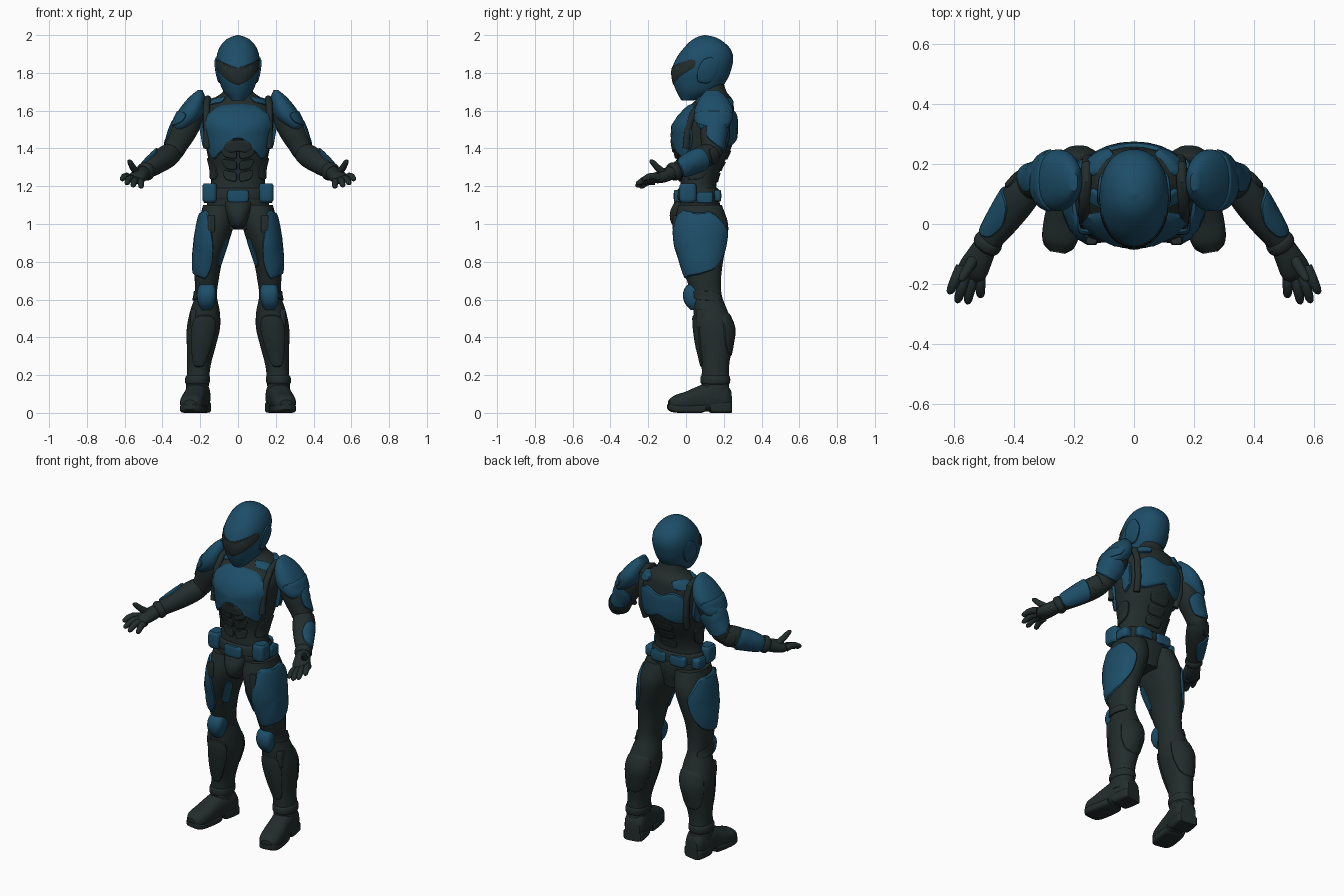
import bpy, math
from math import cos, sin, radians
from mathutils import Vector, Matrix

default_cube = bpy.data.objects.get("Cube")
if default_cube:
    bpy.data.objects.remove(default_cube, do_unlink=True)


def material(name, color):
    mat = bpy.data.materials.new(name)
    mat.use_nodes = True
    mat.diffuse_color = color
    shader = mat.node_tree.nodes["Principled BSDF"]
    shader.inputs["Base Color"].default_value = color
    shader.inputs["Roughness"].default_value = 0.7
    return mat


BLUE = material("armour blue", (0.012, 0.075, 0.138, 1))
DARK = material("charcoal suit", (0.016, 0.026, 0.025, 1))
IDENTITY = Matrix.Identity(4)
SIDES = 32
parts = []


def make(name, verts, faces, mat, pair=False):
    """Create one central object, or a left and right couple."""
    sides = (("left_", 1), ("right_", -1)) if pair else (("", 1),)
    for prefix, sign in sides:
        mesh = bpy.data.meshes.new(prefix + name)
        polys = faces if sign > 0 else [tuple(reversed(f)) for f in faces]
        mesh.from_pydata([(v[0] * sign, v[1], v[2]) for v in verts], [], polys)
        mesh.materials.append(mat)
        obj = bpy.data.objects.new(prefix + name, mesh)
        bpy.context.collection.objects.link(obj)
        parts.append(obj)


def section(rows, s):
    """Smoothly interpolate the cross-section (cx, cy, rx, ry) at height s."""
    s = min(max(s, rows[0][0]), rows[-1][0])
    i = max(k for k in range(len(rows) - 1) if rows[k][0] <= s)
    low, high = rows[i], rows[i + 1]
    before, after = rows[max(i - 1, 0)], rows[min(i + 2, len(rows) - 1)]
    span = high[0] - low[0]
    t = (s - low[0]) / span
    result = []
    for k in range(1, 5):
        m0 = (high[k] - before[k]) / (high[0] - before[0]) * span
        m1 = (after[k] - low[k]) / (after[0] - low[0]) * span
        d = high[k] - low[k]
        result.append(low[k] + t * (m0 + t * (3 * d - 2 * m0 - m1 + t * (m0 + m1 - 2 * d))))
    return result


def surface(rows, s, angle, lift=0.0, power=2.2):
    cx, cy, rx, ry = section(rows, s)
    c, n = cos(angle), sin(angle)
    f = (abs(c) ** power + abs(n) ** power) ** (-1 / power)
    return Vector((cx + (rx * f + lift) * c, cy + (ry * f + lift) * n, s))


def skin(count):
    """Faces joining rings of SIDES points, with both ends capped."""
    faces = [tuple(reversed(range(SIDES)))]
    for r in range(count - 1):
        for k in range(SIDES):
            a, b = r * SIDES + k, r * SIDES + (k + 1) % SIDES
            faces.append((a, b, b + SIDES, a + SIDES))
    return faces + [tuple(range((count - 1) * SIDES, count * SIDES))]


def loft(name, rows, mat, pair=False, frame=IDENTITY, power=2.2):
    heights = [a[0] + (b[0] - a[0]) * k / 4 for a, b in zip(rows, rows[1:]) for k in range(4)]
    heights.append(rows[-1][0])
    verts = [frame @ surface(rows, s, math.tau * k / SIDES, 0, power)
             for s in heights for k in range(SIDES)]
    make(name, verts, skin(len(heights)), mat, pair)


def plate(name, rows, outline, mat, pair=False, frame=IDENTITY, lift=0.012):
    """Raised armour panel following a loft; outline is (angle, height) points."""
    pts = [Vector((radians(a), s)) for a, s in outline]
    if sum(p.x * q.y - q.x * p.y for p, q in zip(pts, pts[1:] + pts[:1])) < 0:
        pts.reverse()
    centre = sum(pts, Vector((0, 0))) / len(pts)
    for _ in range(2):
        pts = [p.lerp(q, t) for p, q in zip(pts, pts[1:] + pts[:1]) for t in (0.2, 0.8)]
    edge = [p.lerp(q, t / 3) for p, q in zip(pts, pts[1:] + pts[:1]) for t in range(3)]
    n = len(edge)
    levels = [(0.3, 1), (0.6, 1), (0.85, 1), (0.95, 0.8), (1, -0.4)]
    verts = [frame @ surface(rows, centre.y, centre.x, lift)]
    for r, up in levels:
        verts += [frame @ surface(rows, q.y, q.x, lift * up)
                  for q in (centre.lerp(p, r) for p in edge)]
    faces = [(0, 1 + k, 1 + (k + 1) % n) for k in range(n)]
    for r in range(len(levels) - 1):
        for k in range(n):
            a, b = 1 + r * n + k, 1 + r * n + (k + 1) % n
            faces.append((a, a + n, b + n, b))
    make(name, verts, faces, mat, pair)


def mirrored(half, axis):
    """Close a half outline by reflecting it about an angle."""
    return half + [(2 * axis - a, s) for a, s in reversed(half) if a != axis]


def aim(start, end):
    """Frame at start with z toward end and y as upward as possible."""
    start = Vector(start)
    z = (Vector(end) - start).normalized()
    y = (Vector((0, 0, 1)) - z * z.z).normalized()
    return Matrix.Translation(start) @ Matrix((y.cross(z), y, z)).transposed().to_4x4()


def tube(name, path, radii, mat):
    pts = [Vector(p) for p in path]
    verts = []
    for i, (p, r) in enumerate(zip(pts, radii)):
        z = (pts[min(i + 1, len(pts) - 1)] - pts[max(i - 1, 0)]).normalized()
        y = z.cross(Vector((1, 0, 0))).normalized()
        x = y.cross(z)
        verts += [p + r * (x * cos(a) + y * sin(a))
                  for a in (math.tau * k / SIDES for k in range(SIDES))]
    make(name, verts, skin(len(pts)), mat, True)


def box(name, centre, size, mat, pair=False):
    """Softly rounded box."""
    x, y, z = centre
    w, d, h = (v / 2 for v in size)
    rows = [(z - h, x, y, w * 0.8, d * 0.8), (z - h * 0.75, x, y, w, d),
            (z + h * 0.75, x, y, w, d), (z + h, x, y, w * 0.8, d * 0.8)]
    loft(name, rows, mat, pair, power=4)


# Torso and pelvis
torso = [(0.97, 0, 0.07, 0.09, 0.09), (1.1, 0, 0.07, 0.165, 0.11), (1.2, 0, 0.065, 0.145, 0.095),
         (1.28, 0, 0.075, 0.142, 0.105), (1.36, 0, 0.085, 0.16, 0.135), (1.45, 0, 0.095, 0.177, 0.16),
         (1.53, 0, 0.1, 0.188, 0.16), (1.6, 0, 0.125, 0.182, 0.13), (1.66, 0, 0.15, 0.135, 0.095),
         (1.7, 0, 0.145, 0.08, 0.07), (1.78, 0, 0.12, 0.07, 0.07)]
loft("torso", torso, DARK)
chest = [(-90, 1.64), (-52, 1.63), (-30, 1.57), (-20, 1.47), (-22, 1.41), (-35, 1.33), (-60, 1.38), (-72, 1.44), (-90, 1.455)]
plate("chest_plate", torso, mirrored(chest, -90), BLUE, lift=0.015)
upper_back = [(90, 1.57), (62, 1.61), (40, 1.57), (34, 1.47), (45, 1.4), (70, 1.42), (90, 1.455)]
plate("back_plate", torso, mirrored(upper_back, 90), BLUE, lift=0.015)
plate("shoulder_blade_plate", torso, [(8, 1.56), (28, 1.57), (28, 1.43), (10, 1.38)], BLUE, True, lift=0.02)
plate("collar_pad", torso, [(10, 1.62), (62, 1.62), (62, 1.67), (5, 1.67)], BLUE, True, lift=0.018)
plate("front_collar_pad", torso, [(-60, 1.645), (-20, 1.625), (-15, 1.66), (-60, 1.68)], BLUE, True)
for i in range(3):
    z = 1.22 + 0.06 * i
    plate(f"abdomen_pad_{i}", torso, [(-88, z), (-62, z + 0.015), (-56, z + 0.07), (-88, z + 0.055)], DARK, True)
    plate(f"spine_pad_{i}", torso, mirrored([(90, z), (70, z), (66, z + 0.05), (90, z + 0.05)], 90), DARK, lift=0.008)
plate("flank_pad", torso, [(-45, 1.23), (20, 1.24), (25, 1.36), (-35, 1.33)], DARK, True, lift=0.009)
plate("sternum_pad", torso, mirrored([(-90, 1.455), (-72, 1.44), (-64, 1.395), (-76, 1.375), (-90, 1.385)], -90), DARK, lift=0.018)
strap = [(0.165, 0.0, 1.4), (0.165, 0.01, 1.5), (0.168, 0.035, 1.58), (0.165, 0.08, 1.64), (0.16, 0.14, 1.662),
         (0.158, 0.195, 1.64), (0.155, 0.215, 1.57), (0.15, 0.215, 1.46), (0.14, 0.19, 1.38)]
tube("shoulder_strap", strap, [0.018] * len(strap), DARK)

# Belt and pouches
loft("belt", [(1.13, 0, 0.065, 0.165, 0.112), (1.14, 0, 0.065, 0.168, 0.115),
              (1.18, 0, 0.065, 0.158, 0.11), (1.19, 0, 0.065, 0.15, 0.1)], DARK)
box("buckle", (0, -0.047, 1.148), (0.11, 0.035, 0.065), BLUE)
box("front_pouch", (0.15, 0.01, 1.165), (0.075, 0.09, 0.1), BLUE, True)
box("hip_pouch", (0.158, 0.1, 1.14), (0.05, 0.085, 0.06), BLUE, True)
box("rear_pouch", (0.065, 0.166, 1.15), (0.1, 0.04, 0.06), BLUE, True)
loft("groin_guard", [(0.97, 0, 0.01, 0.025, 0.04), (1.0, 0, 0.0, 0.045, 0.075),
                     (1.06, 0, -0.005, 0.065, 0.08), (1.12, 0, 0.01, 0.08, 0.07)], DARK)

# Helmet
helmet = [(1.655, 0, 0.01, 0.035, 0.035), (1.7, 0, 0.055, 0.076, 0.105), (1.76, 0, 0.072, 0.1, 0.143),
          (1.82, 0, 0.083, 0.114, 0.157), (1.88, 0, 0.1, 0.114, 0.15), (1.93, 0, 0.11, 0.1, 0.123),
          (1.97, 0, 0.108, 0.07, 0.082), (1.99, 0, 0.105, 0.038, 0.045), (2.0, 0, 0.1, 0.004, 0.004)]
loft("helmet", helmet, BLUE)
visor = [(-90, 1.825), (-62, 1.845), (-18, 1.878), (-12, 1.83), (-40, 1.785), (-60, 1.755), (-90, 1.73)]
plate("visor", helmet, mirrored(visor, -90), DARK, lift=0.003)
plate("ear_guard", helmet, [(-8, 1.75), (25, 1.74), (35, 1.82), (15, 1.89), (-6, 1.87)], BLUE, True, lift=0.008)

# Pauldrons
pauldron = [(1.495, 0.31, 0.145, 0.026, 0.06), (1.52, 0.295, 0.145, 0.052, 0.085), (1.56, 0.268, 0.145, 0.068, 0.1),
            (1.61, 0.245, 0.147, 0.064, 0.1), (1.67, 0.217, 0.145, 0.043, 0.07), (1.71, 0.2, 0.14, 0.012, 0.03)]
loft("pauldron", pauldron, BLUE, True)
plate("pauldron_rim", pauldron, [(-80, 1.535), (0, 1.51), (80, 1.535), (80, 1.59), (0, 1.6), (-80, 1.59)], BLUE, True, lift=0.006)

# Arms
shoulder, elbow, wrist, knuckle = (0.235, 0.15, 1.6), (0.345, 0.14, 1.38), (0.5, -0.08, 1.27), (0.55, -0.175, 1.235)
upper, fore = aim(shoulder, elbow), aim(elbow, wrist)


def round_rows(*pairs):
    return [(s, 0, 0, r, r) for s, r in pairs]


upper_arm = round_rows((-0.02, 0.05), (0.05, 0.07), (0.13, 0.07), (0.2, 0.06), (0.25, 0.053), (0.29, 0.03))
forearm = round_rows((-0.04, 0.03), (0, 0.052), (0.07, 0.06), (0.16, 0.054), (0.25, 0.042), (0.3, 0.036))
loft("upper_arm", upper_arm, DARK, True, upper)
loft("forearm", forearm, DARK, True, fore)
plate("upper_arm_plate", upper_arm, [(-60, 0.1), (30, 0.08), (116, 0.1), (120, 0.19), (60, 0.24), (0, 0.245), (-60, 0.21)],
      BLUE, True, upper, 0.008)
plate("elbow_pad", forearm, [(-60, 0.0), (40, 0.0), (35, 0.06), (-55, 0.06)], DARK, True, fore, 0.008)
plate("forearm_plate", forearm, [(-95, 0.1), (-20, 0.07), (70, 0.08), (105, 0.17), (80, 0.25), (-85, 0.25)],
      BLUE, True, fore, 0.009)
loft("glove_cuff", round_rows((0.25, 0.043), (0.26, 0.048), (0.28, 0.048), (0.29, 0.04)), DARK, True, fore)

# Hands
loft("palm", [(-0.03, 0, 0, 0.036, 0.034), (0.04, 0, 0, 0.046, 0.036), (0.09, 0, 0, 0.05, 0.028),
              (0.115, 0, 0, 0.038, 0.016)], DARK, True, aim(wrist, knuckle))
fingers = {"index": ((0.577, -0.145, 1.245), (0.619, -0.234, 1.238)), "middle": ((0.56, -0.165, 1.237), (0.592, -0.264, 1.215)),
           "ring": ((0.54, -0.172, 1.23), (0.557, -0.268, 1.202)), "little": ((0.517, -0.165, 1.225), (0.512, -0.247, 1.195)),
           "thumb": ((0.525, -0.1, 1.262), (0.58, -0.19, 1.338))}
for finger, (base, tip) in fingers.items():
    base, tip = Vector(base), Vector(tip)
    path = [base.lerp(tip, t) for t in (0, 0.3, 0.6, 0.85, 0.95, 1)]
    bend = 0.01 if finger != "thumb" else -0.006
    path[1].z += bend
    path[2].z += bend
    tube(finger + "_finger", path, (0.02, 0.019, 0.017, 0.014, 0.01, 0.003), DARK)

# Legs
leg = [(0.08, 0.218, 0.155, 0.06, 0.075), (0.17, 0.213, 0.155, 0.06, 0.073), (0.25, 0.207, 0.155, 0.062, 0.073),
       (0.35, 0.195, 0.152, 0.076, 0.093), (0.45, 0.183, 0.15, 0.088, 0.106), (0.54, 0.175, 0.13, 0.078, 0.09),
       (0.62, 0.17, 0.11, 0.058, 0.08), (0.7, 0.166, 0.095, 0.063, 0.09), (0.8, 0.158, 0.085, 0.074, 0.111),
       (0.9, 0.138, 0.08, 0.088, 0.135), (1.0, 0.116, 0.08, 0.094, 0.143), (1.1, 0.1, 0.075, 0.085, 0.115)]
loft("leg", leg, DARK, True)
thigh = [(-55, 1.08), (-10, 1.06), (30, 1.07), (55, 1.0), (75, 0.95), (72, 0.84), (40, 0.76), (-10, 0.73), (-50, 0.72),
         (-90, 0.7), (-112, 0.78), (-100, 0.88), (-80, 0.97)]
plate("thigh_plate", leg, thigh, BLUE, True)
plate("inner_thigh_plate", leg, [(-158, 0.92), (-134, 0.93), (-128, 0.78), (-160, 0.77)], BLUE, True, lift=0.008)
box("thigh_pocket", (0.142, -0.055, 1.0), (0.04, 0.03, 0.09), DARK, True)
loft("knee_pad", [(0.545, 0.168, 0.055, 0.025, 0.03), (0.58, 0.168, 0.042, 0.043, 0.048), (0.63, 0.166, 0.037, 0.05, 0.053),
                  (0.67, 0.165, 0.045, 0.043, 0.045), (0.69, 0.165, 0.055, 0.025, 0.025)], BLUE, True, power=3)
plate("knee_band", leg, [(-60, 0.6), (60, 0.59), (60, 0.64), (-60, 0.65)], DARK, True, lift=0.009)
plate("shin_guard", leg, [(-130, 0.52), (-50, 0.52), (-45, 0.4), (-60, 0.24), (-120, 0.24), (-135, 0.4)], DARK, True, lift=0.009)
plate("calf_guard", leg, [(30, 0.53), (150, 0.53), (155, 0.4), (130, 0.3), (50, 0.3), (25, 0.4)], DARK, True, lift=0.006)
box("shin_clip", (0.235, 0.085, 0.5), (0.035, 0.06, 0.1), DARK, True)

# Boots
heel, toe = (0.2, 0.235, 0), (0.255, -0.09, 0)
boot = aim(heel, toe)
loft("boot", [(0, 0, 0.07, 0.045, 0.05), (0.03, 0, 0.085, 0.06, 0.075), (0.1, 0, 0.085, 0.062, 0.078),
              (0.17, 0, 0.075, 0.06, 0.067), (0.24, 0, 0.06, 0.063, 0.052), (0.3, 0, 0.05, 0.056, 0.042),
              (0.33, 0, 0.042, 0.032, 0.026)], DARK, True, boot, 2.6)
loft("heel_sole", [(0, 0, 0.03, 0.05, 0.03), (0.01, 0, 0.03, 0.06, 0.03), (0.1, 0, 0.03, 0.058, 0.03),
                   (0.115, 0, 0.035, 0.055, 0.025)], DARK, True, boot, 6)
loft("front_sole", [(0.14, 0, 0.03, 0.058, 0.022), (0.16, 0, 0.022, 0.06, 0.022), (0.27, 0, 0.022, 0.062, 0.022),
                    (0.315, 0, 0.026, 0.05, 0.02), (0.335, 0, 0.032, 0.025, 0.014)], DARK, True, boot, 5)
loft("boot_cuff", [(0.15, 0.215, 0.155, 0.058, 0.07), (0.16, 0.215, 0.155, 0.065, 0.078),
                   (0.19, 0.213, 0.155, 0.065, 0.078), (0.2, 0.212, 0.155, 0.058, 0.07)], DARK, True)

# Smooth shading with crisp panel edges
bpy.ops.object.select_all(action="DESELECT")
for part in parts:
    part.select_set(True)
bpy.context.view_layer.objects.active = parts[0]
bpy.ops.object.shade_smooth_by_angle(angle=radians(40))
